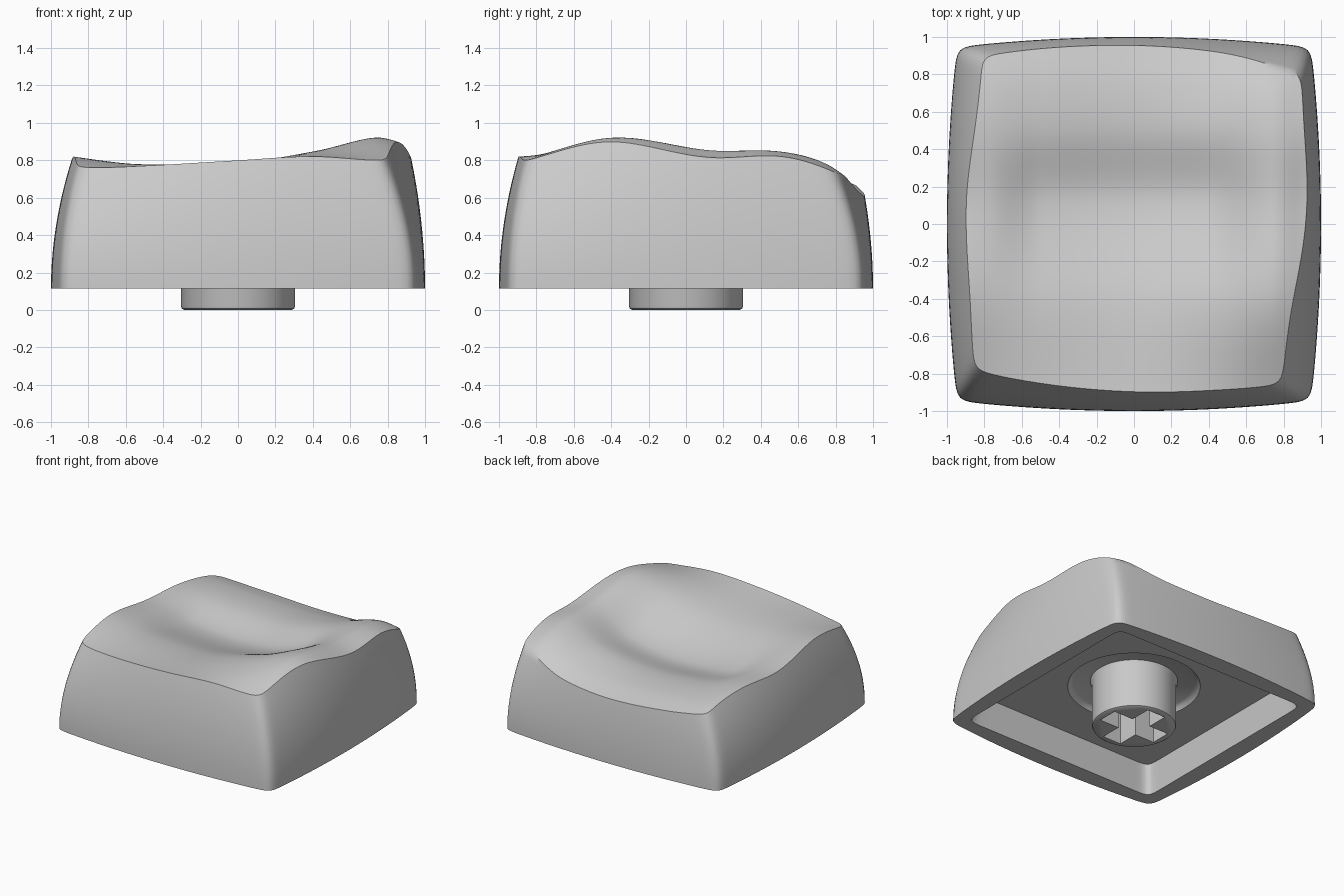
import bpy
import bmesh
import math
from mathutils import Matrix, Vector

if "Cube" in bpy.data.objects:
    bpy.data.objects.remove(bpy.data.objects["Cube"], do_unlink=True)

SEGMENTS = 288
BASE = 0.115

# One plain grey plastic
plastic = bpy.data.materials.new("grey_plastic")
plastic.use_nodes = True
colour = (0.6, 0.6, 0.6, 1)
plastic.diffuse_color = colour
plastic.node_tree.nodes["Principled BSDF"].inputs["Base Color"].default_value = colour

# Heights of the sculpted dish on a coarse grid, front row first
COLS = [-0.88, -0.74, -0.5, 0, 0.4, 0.73, 0.92]
ROWS = [-0.9, -0.4, 0.13, 0.5, 0.75, 0.97]
DISH = [
    [0.74, 0.75, 0.77, 0.80, 0.82, 0.79, 0.77],
    [0.82, 0.80, 0.77, 0.76, 0.84, 0.92, 0.88],
    [0.75, 0.735, 0.65, 0.62, 0.69, 0.85, 0.815],
    [0.755, 0.745, 0.705, 0.68, 0.74, 0.845, 0.82],
    [0.72, 0.715, 0.69, 0.665, 0.70, 0.78, 0.75],
    [0.65, 0.645, 0.63, 0.605, 0.61, 0.62, 0.62],
]


def spline(xs, ys, x):
    """Smooth curve through the given points."""
    x = min(max(x, xs[0]), xs[-1])
    last = len(xs) - 1

    def slope(k):
        a, b = max(k - 1, 0), min(k + 1, last)
        return (ys[b] - ys[a]) / (xs[b] - xs[a])

    i = 0
    while i < last - 1 and x > xs[i + 1]:
        i += 1
    w = xs[i + 1] - xs[i]
    t = (x - xs[i]) / w
    chord = ys[i + 1] - ys[i]
    ease = t * t * (3 - 2 * t)
    return (ys[i] + chord * ease
            + w * t * (1 - t) * ((1 - t) * slope(i) - t * slope(i + 1)))


def dish_height(x, y):
    return spline(ROWS, [spline(COLS, row, x) for row in DISH], y)


def outline(angle, bulge, sharpness):
    """Point on a unit square with bowed sides and rounded corners."""
    c, s = abs(math.cos(angle)), abs(math.sin(angle))
    low, high = 0.5, 1.5
    for _ in range(24):
        r = (low + high) / 2
        x, y = r * c, r * s
        size = (x + bulge * y * y) ** sharpness + (y + bulge * x * x) ** sharpness
        low, high = (r, high) if size < 1 else (low, r)
    return Vector((low * math.cos(angle), low * math.sin(angle)))


def wall_point(angle, z):
    """Side wall: curves inward and twists slightly as it rises."""
    t = (z - BASE) / 0.7
    p = outline(angle, 0.06 + 0.06 * t * t, 36) * (1 - 0.1 * t * t)
    p = Matrix.Rotation(-math.radians(3.5) * t * t, 2) @ p
    return Vector((p.x + 0.02 * t * t, p.y + 0.008 * t * t, z))


def rim_height(angle):
    z = 0.75
    for _ in range(14):
        p = wall_point(angle, z)
        z = 0.5 * z + 0.5 * dish_height(p.x, p.y)
    return z


def finish(name, bm):
    bmesh.ops.recalc_face_normals(bm, faces=bm.faces)
    mesh = bpy.data.meshes.new(name)
    bm.to_mesh(mesh)
    bm.free()
    mesh.materials.append(plastic)
    obj = bpy.data.objects.new(name, mesh)
    bpy.context.collection.objects.link(obj)
    return obj


def skin(name, rings, start=None):
    """Join closed rings; close the start with a point or a flat face, the end flat."""
    bm = bmesh.new()
    loops = [[bm.verts.new(p) for p in ring] for ring in rings]
    for a, b in zip(loops, loops[1:]):
        for i in range(len(a)):
            j = (i + 1) % len(a)
            bm.faces.new((a[i], a[j], b[j], b[i]))
    bm.faces.new(loops[-1])
    first = loops[0]
    if start is None:
        bm.faces.new(first)
    else:
        tip = bm.verts.new(start)
        for i in range(len(first)):
            bm.faces.new((first[i], first[(i + 1) % len(first)], tip))
    return finish(name, bm)


def smooth(obj):
    bpy.ops.object.select_all(action="DESELECT")
    obj.select_set(True)
    bpy.context.view_layer.objects.active = obj
    bpy.ops.object.shade_smooth_by_angle(angle=math.radians(35))


angles = [2 * math.pi * i / SEGMENTS for i in range(SEGMENTS)]


def circle(radius, z, around=angles):
    return [Vector((radius * math.cos(a), radius * math.sin(a), z)) for a in around]


def cavity(half, z):
    return [(outline(a, 0, 32) * half).to_3d() + Vector((0, 0, z)) for a in angles]


# Cap: dished top, walls, hollow underside and a round recess about the stem
rims = [rim_height(a) for a in angles]
rim = [wall_point(a, z) for a, z in zip(angles, rims)]
rings = []
TOP_STEPS = 36
for k in range(1, TOP_STEPS):
    f = k / TOP_STEPS
    rings.append([Vector((p.x * f, p.y * f, dish_height(p.x * f, p.y * f))) for p in rim])
rings.append(rim)
WALL_STEPS = 14
for k in range(WALL_STEPS - 1, -1, -1):
    rings.append([wall_point(a, BASE + (z - BASE) * k / WALL_STEPS)
                  for a, z in zip(angles, rims)])
rings += [cavity(0.855, BASE), cavity(0.82, 0.34),
          circle(0.48, 0.34), circle(0.465, 0.365), circle(0.44, 0.38)]
cap = skin("keycap_shell", rings, Vector((0, 0, dish_height(0, 0))))
smooth(cap)

# Stem with a softened tip
stem = skin("stem", [circle(r, z, angles[::4]) for r, z in
                     ((0.32, 0.39), (0.305, 0.35), (0.305, 0.02),
                      (0.3, 0.007), (0.288, 0))])

# Cross-shaped socket cut into the stem
bm = bmesh.new()
arm, half = 0.25, 0.08
quarter = [(arm, -half), (arm, half), (half, half)]
cross = []
for turn in range(4):
    spin = Matrix.Rotation(turn * math.pi / 2, 2)
    cross += [spin @ Vector(p) for p in quarter]
face = bm.faces.new([bm.verts.new((p.x, p.y, -0.1)) for p in cross])
moved = bmesh.ops.extrude_face_region(bm, geom=[face])["geom"]
bmesh.ops.translate(bm, vec=(0, 0, 0.38),
                    verts=[v for v in moved if isinstance(v, bmesh.types.BMVert)])
cutter = finish("socket_cutter", bm)
cutter.hide_render = True
cut = stem.modifiers.new("socket", "BOOLEAN")
cut.operation = "DIFFERENCE"
cut.solver = "EXACT"
cut.object = cutter
bpy.context.view_layer.objects.active = stem
bpy.ops.object.modifier_apply(modifier=cut.name)
bpy.data.objects.remove(cutter, do_unlink=True)
smooth(stem)
